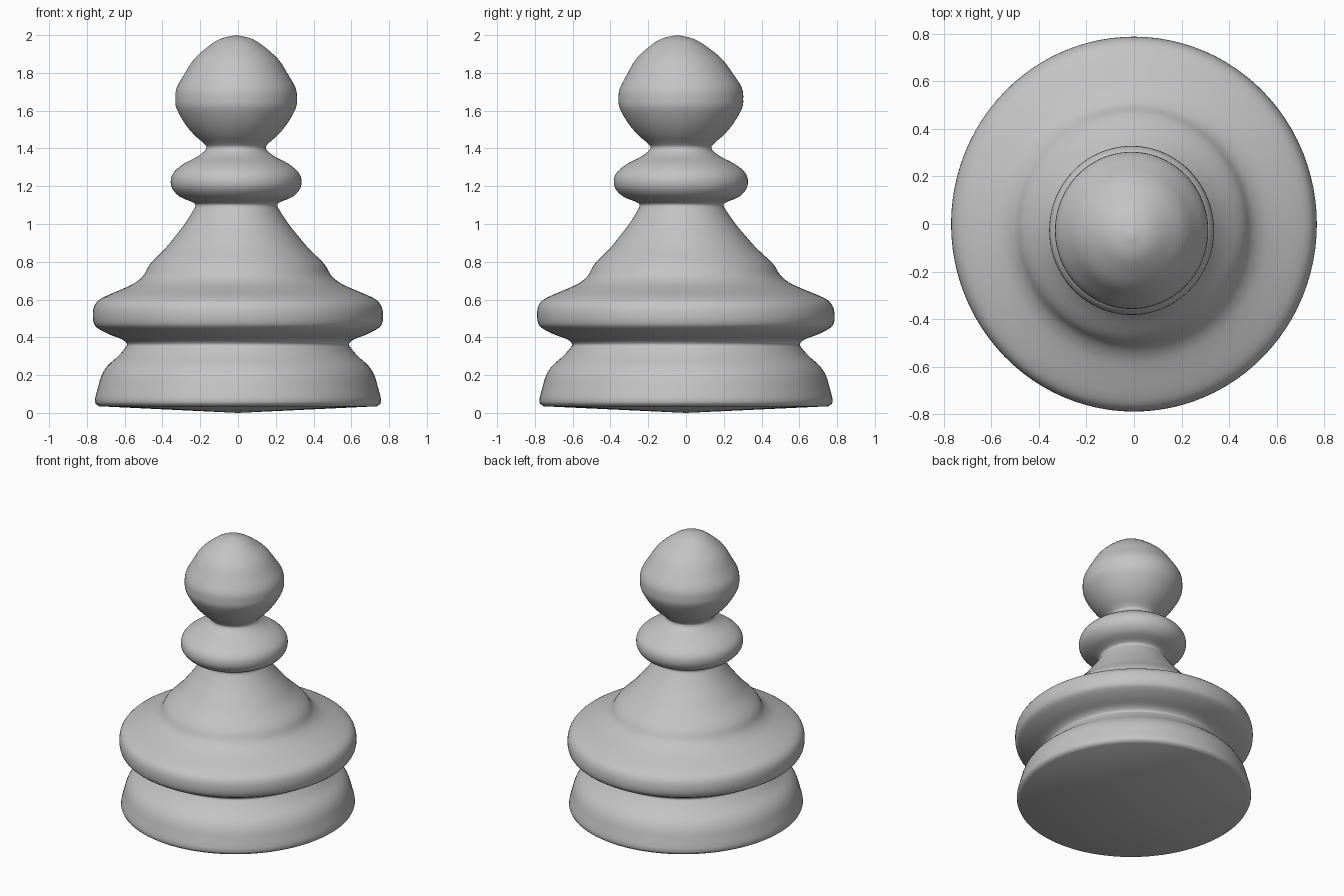
import bpy
import bmesh
from math import cos, sin, tau, radians
from mathutils import Vector

SEGMENTS = 96
STEPS = 3          # smoothing steps between neighbouring profile points
DEPTH = 1.025      # slightly wider from front to back


def remove_default_cube():
    cube = bpy.data.objects.get("Cube")
    if cube:
        bpy.data.objects.remove(cube, do_unlink=True)


def make_material(name, colour):
    material = bpy.data.materials.new(name)
    material.use_nodes = True
    material.diffuse_color = colour
    shader = material.node_tree.nodes["Principled BSDF"]
    shader.inputs["Base Color"].default_value = colour
    shader.inputs["Roughness"].default_value = 0.6
    return material


def smooth_profile(points):
    """Catmull-Rom curve through the (radius, height) points."""
    points = [Vector(p) for p in points]
    padded = [points[0]] + points + [points[-1]]
    curve = []
    for a, b, c, d in zip(padded, padded[1:], padded[2:], padded[3:]):
        for step in range(STEPS):
            t = step / STEPS
            curve.append(b + (c - a) * t / 2
                         + (a * 2 - b * 5 + c * 4 - d) * t * t / 2
                         + (b * 3 - a - c * 3 + d) * t ** 3 / 2)
    return curve + [points[-1]]


def axis_offset(height):
    """The hand-turned upper half leans a little to the front right."""
    lean = min(max((height - 0.5) / 0.7, 0), 1)
    tip = max(height - 1.75, 0)
    return -0.01 * lean, -0.027 * lean - 0.08 * tip


def lathe(name, bottom_tip, profile, material):
    bm = bmesh.new()
    rings = []
    for radius, height in profile[:-1]:
        dx, dy = axis_offset(height)
        angles = [tau * i / SEGMENTS for i in range(SEGMENTS)]
        rings.append([bm.verts.new((dx + radius * cos(a),
                                    dy + radius * DEPTH * sin(a),
                                    height)) for a in angles])

    # Side walls
    for lower, upper in zip(rings, rings[1:]):
        for i in range(SEGMENTS):
            j = (i + 1) % SEGMENTS
            bm.faces.new((lower[i], lower[j], upper[j], upper[i]))

    # Crown and shallow underside
    top_height = profile[-1].y
    top = bm.verts.new((*axis_offset(top_height), top_height))
    under = bm.verts.new((0, 0, bottom_tip))
    for i in range(SEGMENTS):
        j = (i + 1) % SEGMENTS
        bm.faces.new((rings[-1][i], rings[-1][j], top))
        bm.faces.new((rings[0][j], rings[0][i], under))

    mesh = bpy.data.meshes.new(name)
    bm.to_mesh(mesh)
    bm.free()
    mesh.materials.append(material)
    obj = bpy.data.objects.new(name, mesh)
    bpy.context.collection.objects.link(obj)

    bpy.ops.object.select_all(action="DESELECT")
    obj.select_set(True)
    bpy.context.view_layer.objects.active = obj
    bpy.ops.object.shade_smooth_by_angle(angle=radians(50))
    return obj


remove_default_cube()
grey = make_material("plain grey", (0.55, 0.55, 0.55, 1))

# Foot, up to the lower groove
foot = [(.735, .035), (.758, .06), (.74, .14), (.722, .2), (.69, .25),
        (.635, .3), (.597, .345), (.588, .365)]
# Wide rounded rim
rim = [(.615, .39), (.68, .415), (.745, .45), (.765, .48), (.768, .53),
       (.755, .575), (.715, .61), (.6, .66), (.54, .69)]
# Tapering body, up to the neck groove
body = [(.495, .73), (.46, .79), (.38, .87), (.33, .93), (.275, 1),
        (.23, 1.07), (.217, 1.1)]
# Collar, up to the groove under the head
collar = [(.235, 1.117), (.3, 1.145), (.34, 1.19), (.345, 1.24),
          (.325, 1.28), (.275, 1.32), (.2, 1.36), (.157, 1.4)]
# Round head
head = [(.175, 1.43), (.22, 1.47), (.27, 1.53), (.315, 1.61), (.322, 1.66),
        (.315, 1.72), (.27, 1.8), (.225, 1.87), (.16, 1.93), (.085, 1.98),
        (0, 2)]

lathe("pawn", 0, smooth_profile(foot + rim + body + collar + head), grey)
